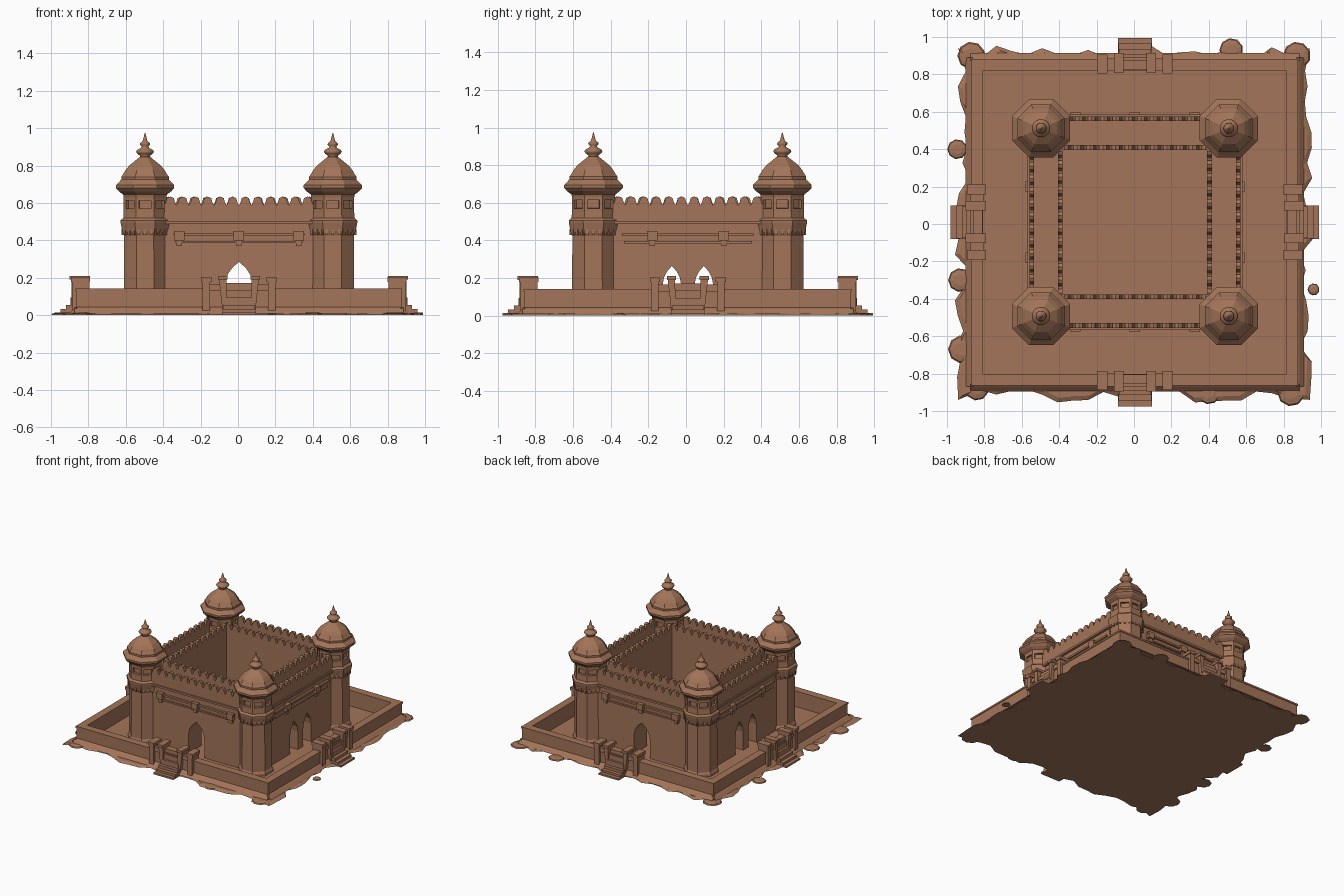
import bpy, bmesh, math, random
from mathutils import Matrix, Vector

if "Cube" in bpy.data.objects:
    bpy.data.objects.remove(bpy.data.objects["Cube"])

random.seed(4)
CX, CY = 0.005, 0.01
CENTRE = Matrix.Translation((CX, CY, 0))
SIDES = [CENTRE @ Matrix.Rotation(k * math.pi / 2, 4, 'Z') for k in range(4)]

clay = bpy.data.materials.new("terracotta")
clay.diffuse_color = (0.371, 0.178, 0.100, 1)
clay.use_nodes = True
clay.node_tree.nodes["Principled BSDF"].inputs["Base Color"].default_value = clay.diffuse_color


def finish(bm, name, smooth=False):
    bmesh.ops.recalc_face_normals(bm, faces=bm.faces)
    me = bpy.data.meshes.new(name)
    bm.to_mesh(me)
    bm.free()
    me.materials.append(clay)
    ob = bpy.data.objects.new(name, me)
    bpy.context.collection.objects.link(ob)
    for p in me.polygons:
        p.use_smooth = smooth
    return ob


def prism(bm, pts, y0, y1, M):
    """Extrude an x-z outline from y0 to y1."""
    a = [bm.verts.new(M @ Vector((x, y0, z))) for x, z in pts]
    b = [bm.verts.new(M @ Vector((x, y1, z))) for x, z in pts]
    n = len(pts)
    bm.faces.new(a)
    bm.faces.new(b[::-1])
    for i in range(n):
        bm.faces.new((a[i], b[i], b[(i + 1) % n], a[(i + 1) % n]))


def box(bm, x0, x1, y0, y1, z0, z1, M):
    prism(bm, [(x0, z0), (x1, z0), (x1, z1), (x0, z1)], y0, y1, M)


def lathe(bm, profile, sides, M):
    """Stack of n-gons; profile holds (half width across flats, z)."""
    rings = []
    for r, z in profile:
        R = r / math.cos(math.pi / sides)
        rings.append([bm.verts.new(M @ Vector((
            R * math.cos((i + .5) * 2 * math.pi / sides),
            R * math.sin((i + .5) * 2 * math.pi / sides), z))) for i in range(sides)])
    bands = []
    for a, b in zip(rings, rings[1:]):
        bands.append([bm.faces.new((a[i], a[(i + 1) % sides], b[(i + 1) % sides], b[i]))
                      for i in range(sides)])
    bm.faces.new(rings[0][::-1])
    bm.faces.new(rings[-1])
    return bands


def arch(cx, w, spring, top):
    """Pointed doorway notch, left foot to right foot."""
    half = [(w, 0), (w, spring), (w * .85, spring + (top - spring) * .4),
            (w * .5, spring + (top - spring) * .72)]
    return ([(cx - x, z) for x, z in half] + [(cx, top)] +
            [(cx + x, z) for x, z in reversed(half)])


def merlon_row(half, n, z0):
    """Outline of a parapet with rounded merlons."""
    pts, p = [(-half, z0)], 2 * half / n
    for i in range(n):
        x = -half + i * p
        for u, z in ((0.02, .588), (.14, .606), (.22, .626), (.5, .634),
                     (.78, .626), (.86, .606), (.98, .588)):
            pts.append((x + u * p, z))
    return pts + [(half, z0)]


# ragged ground plate, plus loose earth patches around it
bm = bmesh.new()
outline = []
N = 22
for k in range(4):
    for i in range(N):
        t = -0.9 + 1.8 * i / N
        d = 0.915 + random.uniform(-.035, .045)
        if i == 0:
            t, d = -0.94, 0.94
        outline.append(Matrix.Rotation(k * math.pi / 2, 4, 'Z') @ Vector((t, -d, 0)))
low = [bm.verts.new((v.x, v.y, 0)) for v in outline]
top = [bm.verts.new((v.x * .975, v.y * .975, .012)) for v in outline]
bm.faces.new(low[::-1])
bm.faces.new(top)
for i in range(len(low)):
    j = (i + 1) % len(low)
    bm.faces.new((low[i], low[j], top[j], top[i]))
finish(bm, "ground_plate")

bm = bmesh.new()
for x, y, r in ((-.945, .4, .05), (-.93, -.3, .06), (-.92, -.67, .07), (.96, -.35, .03),
                (.52, .93, .06), (.84, -.9, .07), (-.87, .9, .07), (.87, .9, .07),
                (-.84, -.88, .06), (.4, -.9, .06)):
    lathe(bm, [(r, 0), (r * .9, .008), (r * .5, .014)], 9, Matrix.Translation((x, y, 0)))
finish(bm, "earth_patches")

# low boundary wall with an earth slope at its foot
bm = bmesh.new()
for M in SIDES:
    box(bm, -.868, .868, -.868, -.815, 0, .14, M)
    box(bm, -.873, .873, -.873, -.811, .128, .142, M)
    R = M @ Matrix.Rotation(math.pi / 2, 4, 'Z')
    prism(bm, [(-.905, .01), (-.865, .01), (-.865, .045), (-.88, .035)], -.88, .88, R)
finish(bm, "boundary_wall")

# four stepped gates in the boundary wall
bm = bmesh.new()
for M in SIDES:
    for s in (-1, 1):
        prism(bm, [(s * .065, 0), (s * .085, .0), (s * .108, .2), (s * .068, .2)], -.895, -.805, M)
        a, b = sorted((s * .062, s * .112))
        box(bm, a, b, -.905, -.797, .19, .21, M)
        a, b = sorted((s * .155, s * .195))
        box(bm, a, b, -.89, -.80, 0, .185, M)
        a, b = sorted((s * .148, s * .202))
        box(bm, a, b, -.897, -.795, .178, .203, M)
        a, b = sorted((s * .1, s * .16))
        box(bm, a, b, -.878, -.81, .13, .165, M)
finish(bm, "gate_posts")

bm = bmesh.new()
for M in SIDES:
    for y, z, w in ((-.985, .014, .09), (-.955, .032, .088), (-.925, .055, .085),
                    (-.9, .095, .075), (-.882, .135, .075), (-.866, .172, .075)):
        box(bm, -w, w, y, -.815, 0, z, M)
finish(bm, "gate_steps")

# fort walls: one doorway front and back, two on each flank
bm = bmesh.new()
for k, M in enumerate(SIDES):
    if k % 2 == 0:
        doors = arch(0, .072, .17, .285)
    else:
        doors = arch(-.085, .05, .16, .265) + arch(.085, .05, .16, .265)
    prism(bm, [(-.5, 0)] + doors + [(.5, 0), (.5, .525), (-.5, .525)], -.555, -.387, M)
finish(bm, "fort_walls")

# parapets with merlons on both edges of the wall walk
bm = bmesh.new()
for M in SIDES:
    prism(bm, merlon_row(.4, 12, .5), -.565, -.54, M)
    prism(bm, merlon_row(.412, 12, .5), -.412, -.386, M)
finish(bm, "parapets")

# cornices and the ledge with bracket blocks
bm = bmesh.new()
for k, M in enumerate(SIDES):
    box(bm, -.42, .42, -.575, -.55, .488, .504, M)
    box(bm, -.35, .35, -.572, -.55, .425, .44, M)
    box(bm, -.34, .34, -.568, -.55, .385, .397, M)
    for x in ((-.32, 0, .32) if k % 2 == 0 else (-.19, .19)):
        box(bm, x - .028, x + .028, -.585, -.55, .40, .45, M)
        box(bm, x - .015, x + .015, -.575, -.55, .37, .40, M)
finish(bm, "wall_ledges")

# octagonal corner towers, with inset windows and corbels
TOWER = [(.122, 0), (.122, .03), (.114, .045), (.112, .425), (.122, .45), (.128, .48),
         (.131, .495), (.131, .507), (.116, .52), (.114, .555), (.114, .63), (.117, .645),
         (.14, .662), (.156, .68), (.156, .695), (.136, .715), (.127, .725), (.127, .74),
         (.118, .752), (.105, .775), (.085, .8), (.06, .82), (.038, .838), (.028, .846)]
FINIAL = [(.03, .842), (.026, .852), (.042, .864), (.048, .874), (.042, .884), (.022, .894),
          (.018, .902), (.028, .912), (.026, .92), (.013, .93), (.009, .945), (.002, .973)]
towers = [CENTRE @ Matrix.Translation((sx * .502, sy * .502, 0))
          for sx in (-1, 1) for sy in (-1, 1)]
bm = bmesh.new()
for M in towers:
    bands = lathe(bm, TOWER, 8, M)
    bmesh.ops.recalc_face_normals(bm, faces=bm.faces)
    bmesh.ops.inset_individual(bm, faces=bands[9], thickness=.022, depth=0)
    bmesh.ops.inset_individual(bm, faces=bands[9], thickness=.001, depth=-.018)
finish(bm, "corner_towers")

bm = bmesh.new()
for M in towers:
    for i in range(8):
        C = M @ Matrix.Rotation(i * math.pi / 4, 4, 'Z')
        for x in (-.034, 0, .034):
            box(bm, x - .007, x + .007, -.126, -.108, .43, .462, C)
finish(bm, "tower_corbels")

bm = bmesh.new()
for M in towers:
    lathe(bm, FINIAL, 16, M)
finish(bm, "tower_finials", True)
